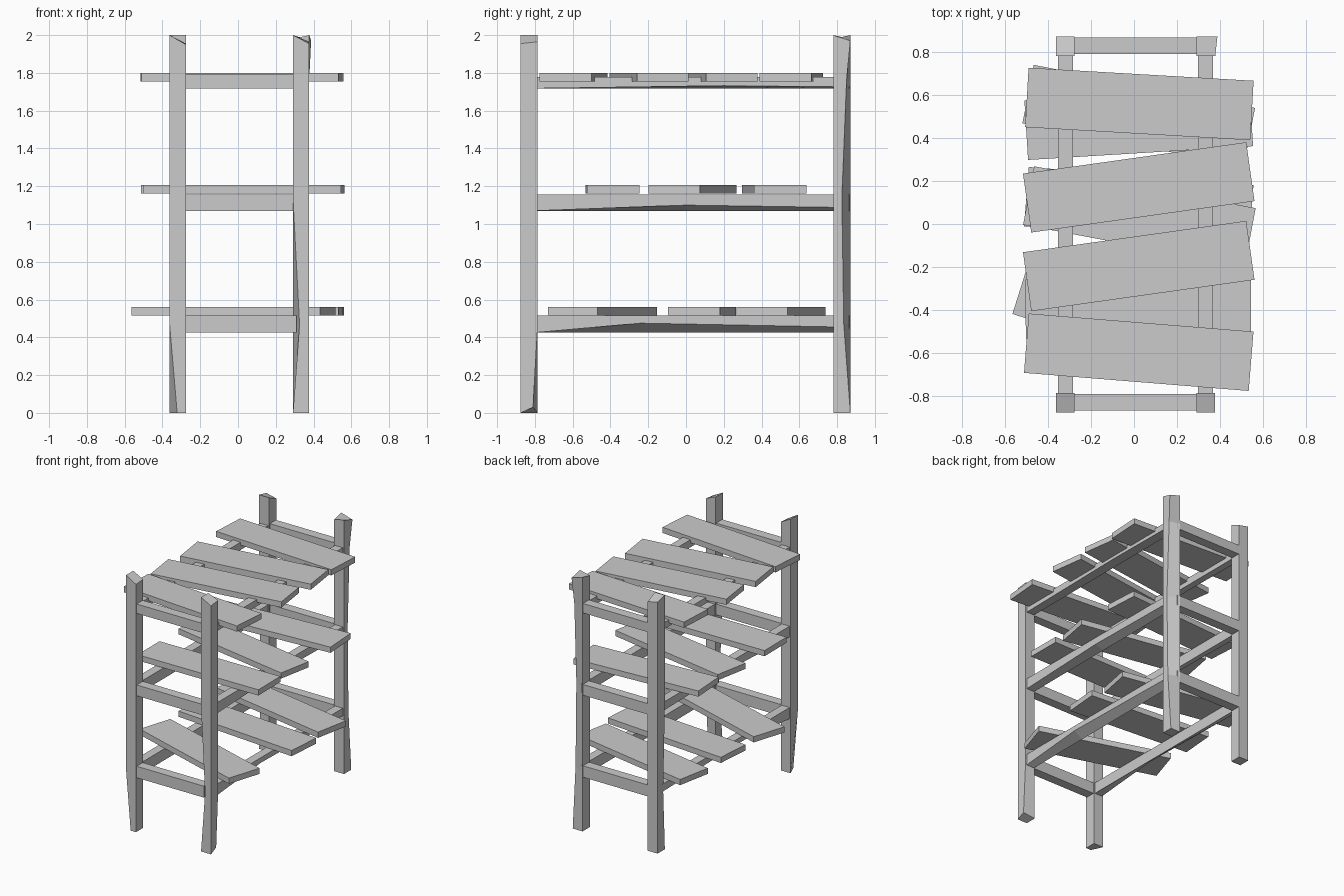
import bpy, bmesh, math
from mathutils import Vector

cube = bpy.data.objects.get("Cube")
if cube:
    bpy.data.objects.remove(cube, do_unlink=True)

grey = bpy.data.materials.new("plain_grey")
grey.use_nodes = True
colour = (0.6, 0.6, 0.6, 1)
grey.diffuse_color = colour
grey.node_tree.nodes["Principled BSDF"].inputs["Base Color"].default_value = colour

CORNERS = ((-1, -1), (1, -1), (1, 1), (-1, 1))


def timber(name, rings):
    """Loft a closed four-sided timber through rings of corner points."""
    bm = bmesh.new()
    loops = [[bm.verts.new(p) for p in ring] for ring in rings]
    for a, b in zip(loops, loops[1:]):
        for i in range(4):
            j = (i + 1) % 4
            bm.faces.new((a[i], a[j], b[j], b[i]))
    bm.faces.new(loops[0])
    bm.faces.new(loops[-1])
    bmesh.ops.recalc_face_normals(bm, faces=bm.faces)
    mesh = bpy.data.meshes.new(name)
    bm.to_mesh(mesh)
    bm.free()
    mesh.materials.append(grey)
    obj = bpy.data.objects.new(name, mesh)
    bpy.context.collection.objects.link(obj)
    return obj


# Posts: rough-hewn, each with a few corners nudged; keys are (ring, corner)
LEVELS = (0, 0.47, 1.14, 1.76, 2)


def post(name, x, y, nudges):
    rings = []
    for r, z in enumerate(LEVELS):
        rings.append([Vector((x + 0.043 * cx, y + 0.045 * cy, z))
                      + Vector(nudges.get((r, c), (0, 0, 0)))
                      for c, (cx, cy) in enumerate(CORNERS)])
    timber(name, rings)


post("front_right_post", -0.319, -0.83,
     {(0, 0): (0.04, 0, 0), (4, 1): (0, 0, -0.05), (4, 2): (0, 0, -0.045)})
post("front_left_post", 0.334, -0.83,
     {(0, 2): (0, -0.025, 0.03), (1, 0): (0.035, 0, 0),
      (4, 1): (0, 0, -0.045), (4, 2): (0, 0, -0.035)})
post("back_right_post", -0.319, 0.825,
     {(1, 0): (0.015, 0, 0), (4, 2): (0, 0, -0.04), (4, 3): (0, 0, -0.02)})
post("back_left_post", 0.334, 0.825,
     {(1, 2): (0, -0.035, 0), (2, 2): (0, -0.045, 0), (3, 2): (0, -0.02, 0),
      (4, 2): (0.01, 0, -0.03), (4, 0): (0, 0, -0.02)})

# Rails: (level, bottom, top, underside bevel, bevel position along the side)
RAILS = (("lower", 0.425, 0.515, 0.05, -0.24),
         ("middle", 1.07, 1.155, 0.03, 0.0),
         ("upper", 1.718, 1.778, 0.014, 0.2))
for level, low, high, bevel, mid in RAILS:
    for side, x, out in (("right", -0.318, -1), ("left", 0.332, 1)):
        rings = []
        for y, lift in ((-0.8, 0), (mid, bevel), (0.8, bevel * 0.6)):
            rings.append([(x - 0.034 * out, y, low), (x + 0.034 * out, y, low + lift),
                          (x + 0.034 * out, y, high), (x - 0.034 * out, y, high)])
        timber(f"{level}_{side}_side_rail", rings)
    cross_top = high + (0.014 if level == "upper" else 0)
    for end, y in (("front", -0.828), ("back", 0.828)):
        timber(f"{level}_{end}_cross_rail",
               [[(x, y + 0.038 * cy, low if cz < 0 else cross_top) for cy, cz in CORNERS]
                for x in (-0.3, 0.31)])

# Shelf planks: (centre x, centre y, turn in degrees) on each level
SHELVES = (("lower", 0.538, ((-0.024, -0.443, -17.5), (0.022, 0.085, -4.6), (0.022, 0.503, -11))),
           ("middle", 1.183, ((0.02, -0.39, 0.5), (0.025, 0.035, -10.7), (0.022, 0.467, 3.5))),
           ("upper", 1.778, ((0.022, -0.595, -4.6), (0.022, -0.195, 8),
                             (0.022, 0.17, 8), (0.025, 0.557, -3.3))))
for level, z, planks in SHELVES:
    for n, (x, y, turn) in enumerate(planks, 1):
        plank = timber(f"{level}_plank_{n}",
                       [[(px, 0.138 * cy, 0.0225 * cz) for cy, cz in CORNERS]
                        for px in (-0.523, 0.523)])
        plank.location = (x, y, z)
        plank.rotation_euler.z = math.radians(turn)
